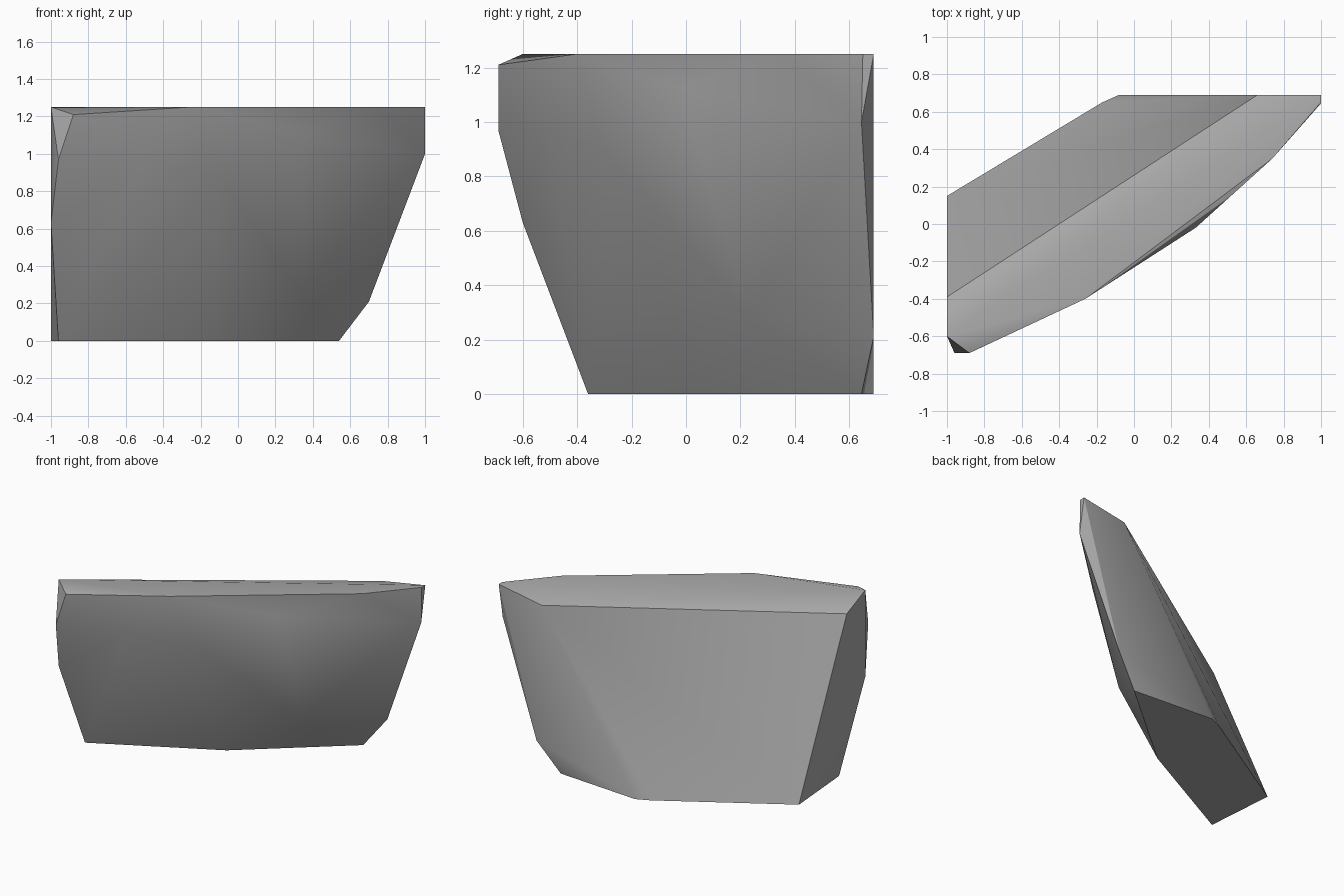
import bpy
import bmesh
import math

# Remove the default cube only
default_cube = bpy.data.objects.get("Cube")
if default_cube:
    bpy.data.objects.remove(default_cube, do_unlink=True)


def make_material(name, colour):
    material = bpy.data.materials.new(name)
    material.use_nodes = True
    material.diffuse_color = colour
    shader = next(n for n in material.node_tree.nodes if n.type == 'BSDF_PRINCIPLED')
    shader.inputs["Base Color"].default_value = colour
    return material


def convex_stone(name, corners, material, sharp_angle):
    """Wrap a convex skin around the corners and shade it smooth between sharp edges."""
    bm = bmesh.new()
    for corner in corners:
        bm.verts.new(corner)
    hull = bmesh.ops.convex_hull(bm, input=bm.verts[:])
    spare = [v for v in hull["geom_interior"] if isinstance(v, bmesh.types.BMVert)]
    bmesh.ops.delete(bm, geom=spare, context='VERTS')
    # Merge the triangles of each flat face
    bmesh.ops.dissolve_limit(bm, angle_limit=math.radians(1), verts=bm.verts[:], edges=bm.edges[:])
    bmesh.ops.recalc_face_normals(bm, faces=bm.faces[:])
    mesh = bpy.data.meshes.new(name)
    bm.to_mesh(mesh)
    bm.free()
    mesh.materials.append(material)
    stone = bpy.data.objects.new(name, mesh)
    bpy.context.collection.objects.link(stone)
    bpy.ops.object.select_all(action='DESELECT')
    stone.select_set(True)
    bpy.context.view_layer.objects.active = stone
    bpy.ops.object.shade_smooth_by_angle(angle=math.radians(sharp_angle))
    return stone


height = 1.25
back = 0.69

# Flat underside, as plan points
base = [(-1, .15), (-.17, .65), (-.08, back), (.54, .645), (-.14, .07), (-.96, -.36)]
# Highest rim, as plan points
rim = [(-1, -.6), (-.26, -.4), (.74, .35), (1, .65), (1, back)]
# Lower ridge where the top meets the slanted back
ridge = [(-1, -.39, 1.16), (.66, back, 1.19)]
# Chipped corners at both ends
chips = [(-.88, -back, 1.21), (-.96, -back, .97), (-1, -.6, .63),
         (1, .645, 1), (.7, back, .21)]
# Gentle bulge of the front
bulge = [(.33, -.02, 1.12), (-.1, -.29, .88), (-.5, -.51, .97), (.33, .24, .28)]

corners = [(x, y, 0) for x, y in base] + [(x, y, height) for x, y in rim]
corners += ridge + chips + bulge

convex_stone("rock_slab", corners, make_material("stone_grey", (.4, .4, .4, 1)), 30)
